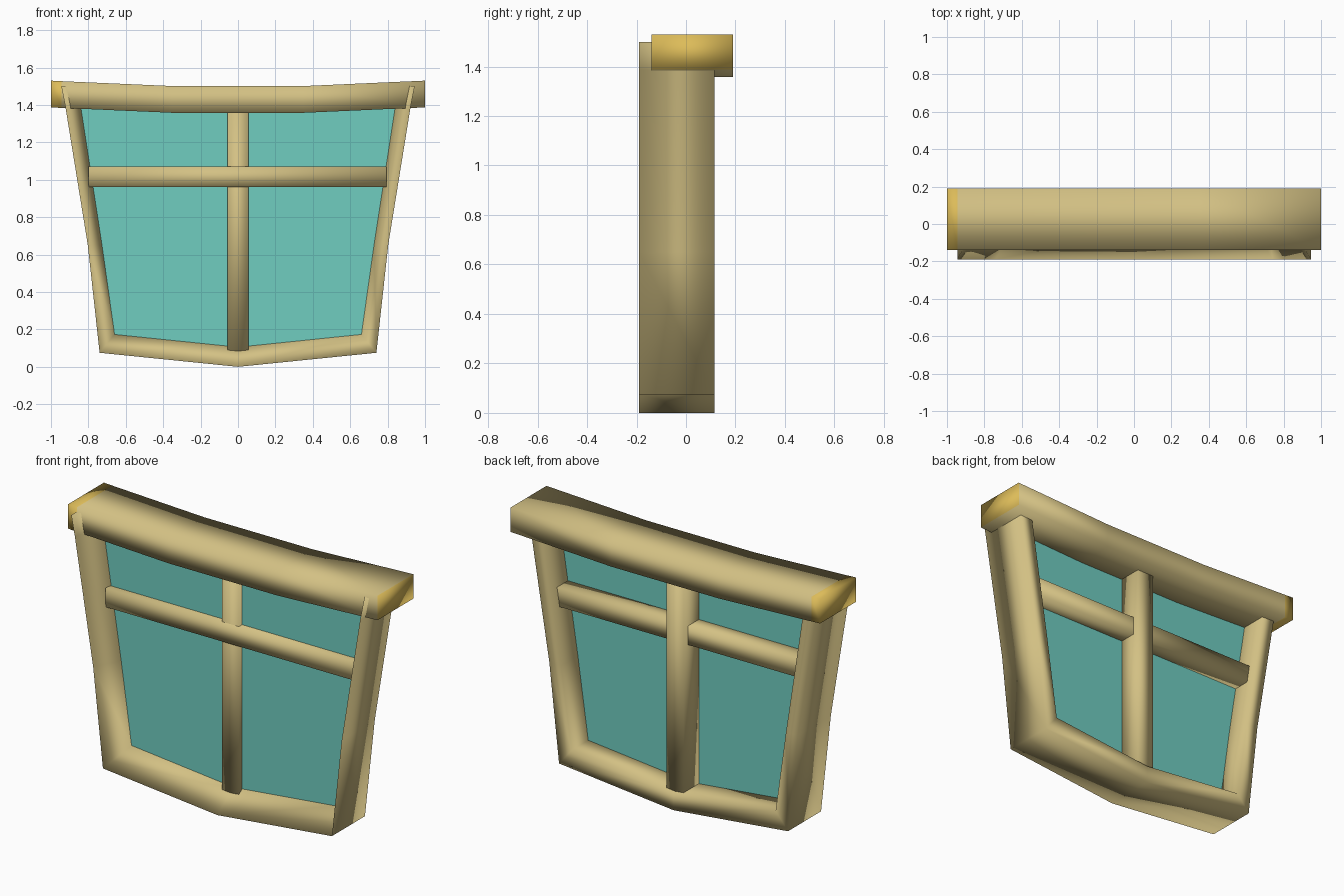
import bpy, bmesh

if "Cube" in bpy.data.objects:
    bpy.data.objects.remove(bpy.data.objects["Cube"])


def material(name, rgb):
    m = bpy.data.materials.new(name)
    m.diffuse_color = (*rgb, 1)
    m.use_nodes = True
    m.node_tree.nodes["Principled BSDF"].inputs["Base Color"].default_value = m.diffuse_color
    return m


WOOD = material("tan_wood", (0.65, 0.53, 0.23))
GOLD = material("golden_end_wood", (0.72, 0.50, 0.10))
GLASS = material("teal_glass", (0.16, 0.61, 0.53))


def make_object(name, bm, *mats, smooth=True):
    bmesh.ops.recalc_face_normals(bm, faces=bm.faces)
    for f in bm.faces:
        f.smooth = smooth
    me = bpy.data.meshes.new(name)
    bm.to_mesh(me)
    bm.free()
    for m in mats:
        me.materials.append(m)
    ob = bpy.data.objects.new(name, me)
    bpy.context.collection.objects.link(ob)
    return ob


def loft(rings):
    """Skin a list of equal point rings and cap both ends."""
    bm = bmesh.new()
    vs = [[bm.verts.new(p) for p in r] for r in rings]
    n = len(vs[0])
    for a, b in zip(vs, vs[1:]):
        for i in range(n):
            j = (i + 1) % n
            bm.faces.new((a[i], a[j], b[j], b[i]))
    bm.faces.new(vs[0])
    bm.faces.new(vs[-1])
    return bm


def mirrored(half):
    """Right half, top to bottom centre, extended to the left side."""
    return half + [(-x, z) for x, z in reversed(half[:-1])]


def bar(name, x0, x1, y0, y1, z0, z1):
    ring = [(y0, z0), (y1, z0), (y1, z1), (y0, z1)]
    return make_object(name, loft([[(x, y, z) for y, z in ring] for x in (x0, x1)]), WOOD)


# U-shaped frame: sloped front reveal, flat back, square back reveal
outer = mirrored([(0.945, 1.5), (0.922, 1.385), (0.803, 0.65), (0.74, 0.075), (0, 0.0)])
inner = mirrored([(0.86, 1.5), (0.84, 1.385), (0.727, 0.65), (0.66, 0.173), (0, 0.105)])
FRONT, BACK, PANE = -0.19, 0.115, -0.04
rings = [[(ox, FRONT, oz), (ox, BACK, oz), (ix, BACK, iz), (ix, PANE, iz)]
         for (ox, oz), (ix, iz) in zip(outer, inner)]
make_object("window_frame", loft(rings), WOOD)

# Glass pane filling the inner outline, kept below the top of the lintel
bm = bmesh.new()
pane = [(x, min(z, 1.44)) for x, z in inner]
bm.faces.new([bm.verts.new((x, PANE, z)) for x, z in pane])
bmesh.ops.triangulate(bm, faces=bm.faces)
make_object("glass_pane", bm, GLASS, smooth=False)

# Glazing bars
bar("upright_bar", -0.055, 0.055, -0.07, 0.10, 0.085, 1.42)
bar("cross_bar", -0.80, 0.795, -0.08, 0.06, 0.96, 1.07)

# Sagging lintel with golden ends
path = [(-1, 1.387), (-0.943, 1.384), (-0.35, 1.358), (0.35, 1.358), (1, 1.387)]
bm = loft([[(x, -0.14, z), (x, 0.19, z), (x, 0.19, z + 0.143), (x, -0.14, z + 0.143)]
           for x, z in path])
for f in bm.faces:
    x = f.calc_center_median().x
    if x < -0.95 or x > 0.99:
        f.material_index = 1
make_object("lintel", bm, WOOD, GOLD)
